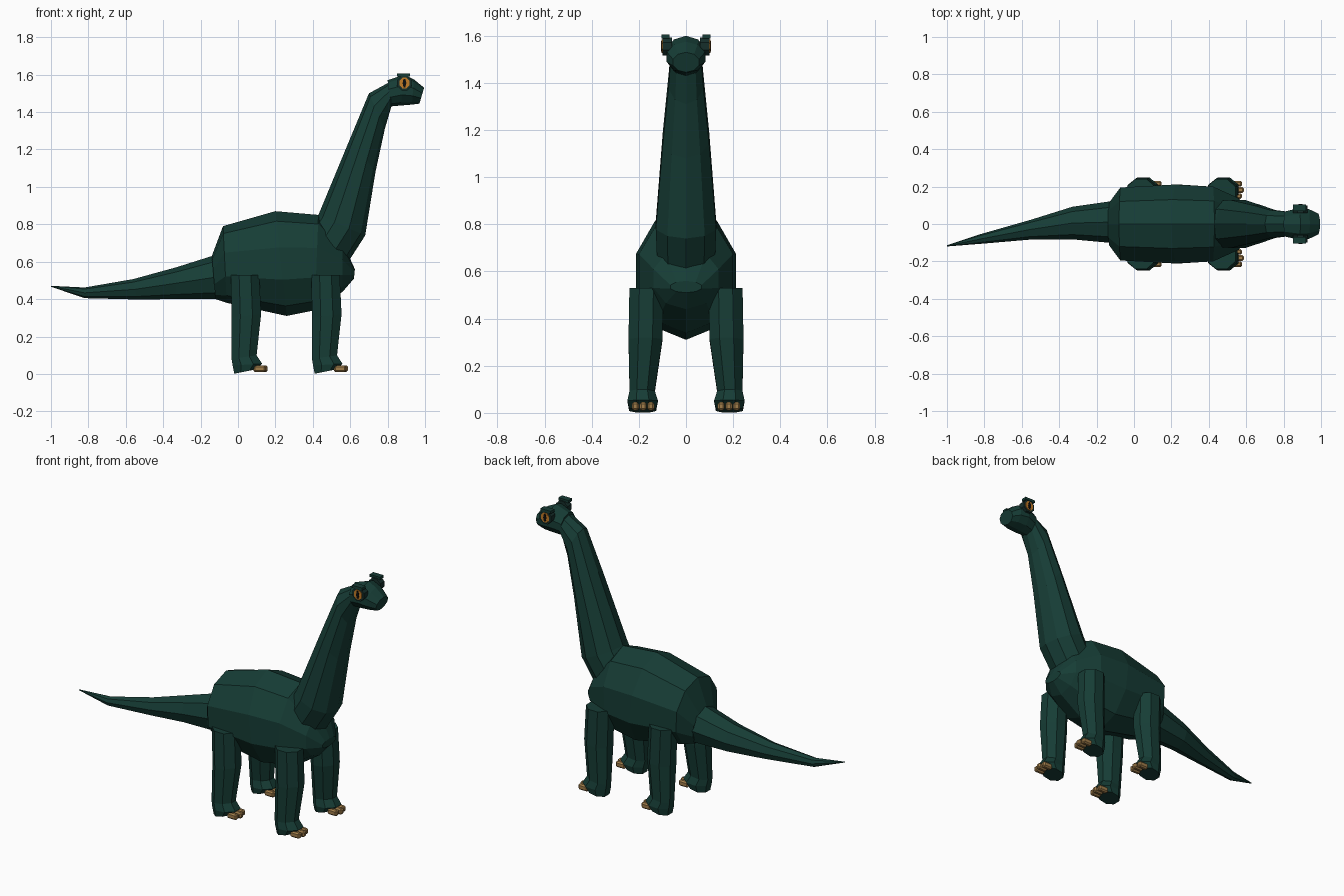
import bpy, bmesh, math
from mathutils import Vector, Matrix

if "Cube" in bpy.data.objects:
    bpy.data.objects.remove(bpy.data.objects["Cube"])


def material(name, rgb):
    m = bpy.data.materials.new(name)
    m.diffuse_color = (*rgb, 1)
    m.use_nodes = True
    m.node_tree.nodes["Principled BSDF"].inputs["Base Color"].default_value = m.diffuse_color
    return m


GREEN = material("skin green", (0.008, 0.046, 0.036))
DARK = material("eye socket", (0.008, 0.028, 0.024))
AMBER = material("eye amber", (0.55, 0.2, 0.02))
BLACK = material("pupil black", (0.004, 0.004, 0.004))
TAN = material("claw tan", (0.36, 0.21, 0.07))


def finish(bm, name, mat):
    bmesh.ops.recalc_face_normals(bm, faces=bm.faces)
    me = bpy.data.meshes.new(name)
    bm.to_mesh(me)
    bm.free()
    me.materials.append(mat)
    ob = bpy.data.objects.new(name, me)
    bpy.context.collection.objects.link(ob)
    return ob


def loft(name, rings, sides, mat, turn=0.0):
    """Each ring: two opposite points (x, z), (x, z), then y half-width and y centre."""
    bm = bmesh.new()
    loops = []
    for x1, z1, x2, z2, hw, yc in rings:
        a, b = Vector((x1, yc, z1)), Vector((x2, yc, z2))
        mid, half = (a + b) / 2, (a - b) / 2
        loop = []
        for i in range(sides):
            t = 2 * math.pi * i / sides + turn
            loop.append(bm.verts.new(mid + half * math.cos(t) + Vector((0, hw * math.sin(t), 0))))
        loops.append(loop)
    for p, q in zip(loops, loops[1:]):
        for i in range(sides):
            j = (i + 1) % sides
            bm.faces.new((p[i], p[j], q[j], q[i]))
    bm.faces.new(loops[0])
    bm.faces.new(loops[-1])
    return finish(bm, name, mat)


def box(name, centre, size, mat, bevel=0.0):
    bm = bmesh.new()
    bmesh.ops.create_cube(bm, size=1, matrix=Matrix.Translation(centre) @ Matrix.Diagonal((*size, 1)))
    if bevel:
        bmesh.ops.bevel(bm, geom=bm.edges[:], offset=bevel, segments=1, affect='EDGES')
    return finish(bm, name, mat)


def disc(name, centre, rx, rz, depth, mat, sides=8):
    bm = bmesh.new()
    m = (Matrix.Translation(centre) @ Matrix.Diagonal((rx, 1, rz, 1))
         @ Matrix.Rotation(math.pi / 2, 4, 'X') @ Matrix.Rotation(math.pi / sides, 4, 'Z'))
    bmesh.ops.create_cone(bm, cap_ends=True, segments=sides, radius1=1, radius2=1, depth=depth, matrix=m)
    return finish(bm, name, mat)


# Torso
loft("torso", [
    (-0.14, 0.63, -0.12, 0.40, 0.12, 0),
    (-0.08, 0.79, -0.06, 0.38, 0.205, 0),
    (0.20, 0.87, 0.26, 0.31, 0.222, 0),
    (0.43, 0.85, 0.41, 0.34, 0.21, 0),
    (0.56, 0.70, 0.56, 0.44, 0.145, 0),
    (0.625, 0.56, 0.62, 0.51, 0.07, 0)], 10, GREEN)

# Neck
loft("neck", [
    (0.40, 0.80, 0.59, 0.60, 0.13, 0),
    (0.43, 0.85, 0.68, 0.74, 0.135, 0),
    (0.60, 1.26, 0.735, 1.08, 0.103, 0),
    (0.70, 1.50, 0.785, 1.31, 0.078, 0),
    (0.81, 1.56, 0.82, 1.43, 0.07, 0)], 10, GREEN)

# Head
loft("head", [
    (0.80, 1.57, 0.815, 1.43, 0.07, 0),
    (0.89, 1.60, 0.87, 1.435, 0.088, 0),
    (0.94, 1.575, 0.93, 1.44, 0.083, 0),
    (0.995, 1.53, 0.97, 1.445, 0.058, 0)], 10, GREEN)

# Tail, swinging towards -y at the tip
loft("tail", [
    (-0.02, 0.66, -0.02, 0.40, 0.13, 0),
    (-0.14, 0.63, -0.13, 0.40, 0.11, 0.01),
    (-0.33, 0.57, -0.33, 0.40, 0.087, 0.005),
    (-0.56, 0.507, -0.54, 0.398, 0.053, -0.03),
    (-0.82, 0.462, -0.82, 0.405, 0.026, -0.08),
    (-1.0, 0.471, -1.0, 0.466, 0.003, -0.117)], 8, GREEN)

for s, side in ((1, "left"), (-1, "right")):
    # Legs with three claws each
    for dx, which in ((0, "hind"), (0.43, "front")):
        loft(f"{which}_leg_{side}", [
            (0.12 + dx, 0.53, -0.045 + dx, 0.53, 0.078, s * 0.168),
            (0.13 + dx, 0.32, -0.04 + dx, 0.30, 0.078, s * 0.172),
            (0.105 + dx, 0.10, -0.04 + dx, 0.08, 0.058, s * 0.186),
            (0.135 + dx, 0.055, -0.035 + dx, 0.045, 0.07, s * 0.184),
            (0.10 + dx, 0.025, -0.025 + dx, 0.0, 0.062, s * 0.184)],
            8, GREEN, math.pi / 8)
        for k, y in enumerate((0.149, 0.182, 0.215)):
            box(f"{which}_claw_{side}_{k + 1}",
                (0.115 + dx + (0.01 if k == 1 else 0), s * y, 0.028),
                (0.065, 0.03, 0.036), TAN, 0.008)
    # Eyes
    disc(f"eye_socket_{side}", (0.89, s * 0.08, 1.555), 0.042, 0.042, 0.04, DARK)
    disc(f"eye_{side}", (0.89, s * 0.088, 1.555), 0.029, 0.031, 0.032, AMBER)
    disc(f"pupil_{side}", (0.89, s * 0.09, 1.555), 0.010, 0.026, 0.034, BLACK, 6)
    box(f"brow_{side}", (0.885, s * 0.087, 1.597), (0.07, 0.036, 0.016), GREEN)
